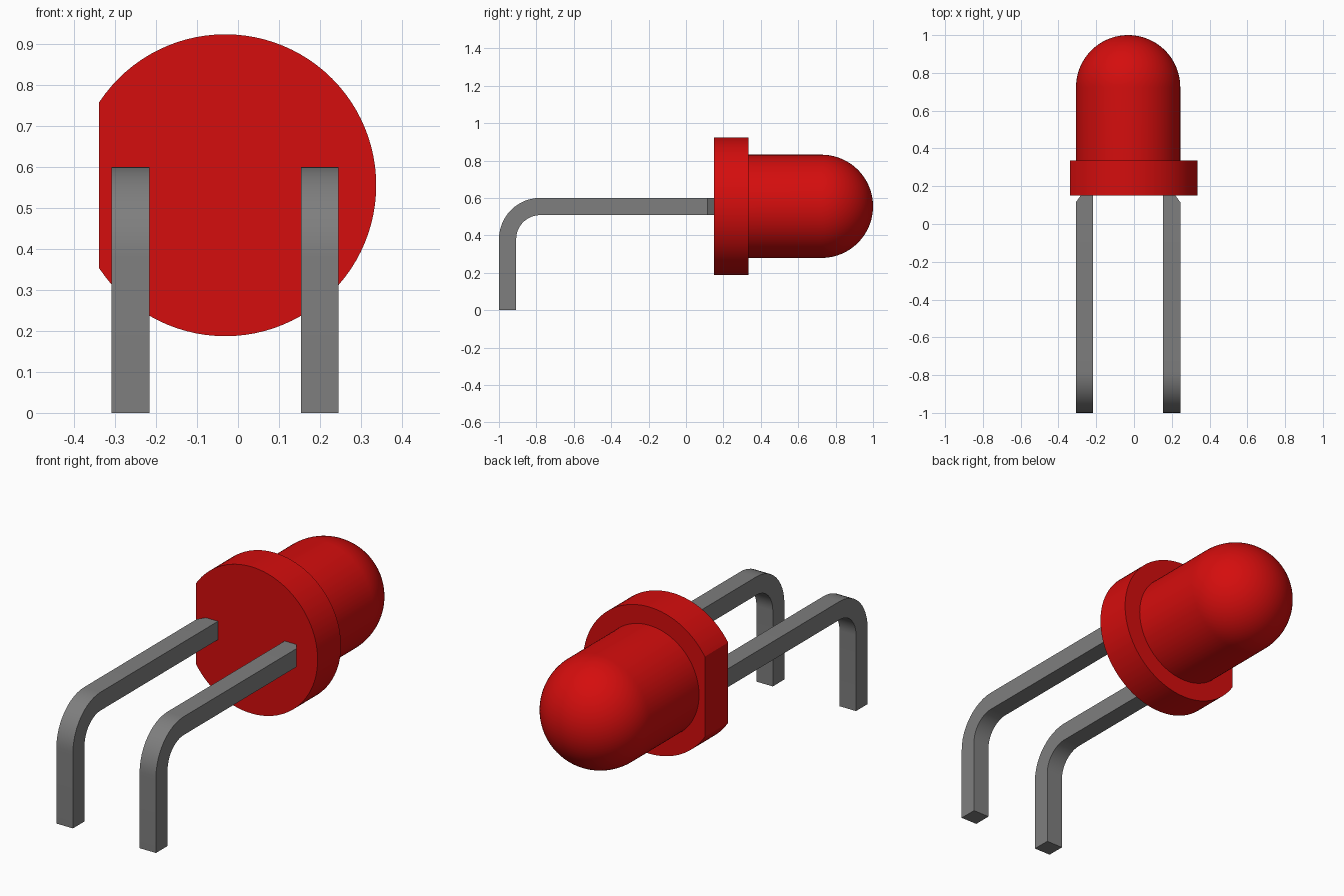
import bpy, bmesh, math
from mathutils import Vector

cube = bpy.data.objects.get("Cube")
if cube:
    bpy.data.objects.remove(cube, do_unlink=True)

AXIS_X, AXIS_Z = -0.031, 0.555      # lens axis runs along y
FLAT_X = -0.339                     # flat cut on the flange
FLANGE_Y0, FLANGE_Y1 = 0.15, 0.335
FLANGE_R, LENS_R = 0.368, 0.276


def material(name, color):
    m = bpy.data.materials.new(name)
    m.use_nodes = True
    m.diffuse_color = color
    m.node_tree.nodes["Principled BSDF"].inputs["Base Color"].default_value = color
    return m


red = material("red plastic", (0.66, 0.004, 0.004, 1))
grey = material("grey metal", (0.21, 0.21, 0.21, 1))


def finish(bm, name, mat):
    bmesh.ops.recalc_face_normals(bm, faces=bm.faces[:])
    mesh = bpy.data.meshes.new(name)
    bm.to_mesh(mesh)
    bm.free()
    mesh.materials.append(mat)
    obj = bpy.data.objects.new(name, mesh)
    bpy.context.collection.objects.link(obj)
    bpy.ops.object.select_all(action='DESELECT')
    obj.select_set(True)
    bpy.context.view_layer.objects.active = obj
    bpy.ops.object.shade_smooth_by_angle(angle=math.radians(30))
    return obj


def lathe(profile, steps=96):
    """Spin (radius, y) points around the lens axis."""
    bm = bmesh.new()
    verts = [bm.verts.new((AXIS_X + r, y, AXIS_Z)) for r, y in profile]
    edges = [bm.edges.new(pair) for pair in zip(verts, verts[1:])]
    bmesh.ops.spin(bm, geom=verts + edges, cent=(AXIS_X, 0, AXIS_Z),
                   axis=(0, 1, 0), angle=math.tau, steps=steps)
    bmesh.ops.remove_doubles(bm, verts=bm.verts[:], dist=1e-5)
    return bm


# Flange: a disc with one flat side
bm = lathe([(0, FLANGE_Y0), (FLANGE_R, FLANGE_Y0), (FLANGE_R, FLANGE_Y1), (0, FLANGE_Y1)])
cut = bmesh.ops.bisect_plane(bm, geom=bm.verts[:] + bm.edges[:] + bm.faces[:],
                             plane_co=(FLAT_X, 0, 0), plane_no=(-1, 0, 0), clear_outer=True)
bmesh.ops.holes_fill(bm, edges=[e for e in bm.edges if e.is_boundary], sides=0)
finish(bm, "flange", red)

# Lens: cylinder with a hemispherical end, seated in the flange
dome_y = 1.0 - LENS_R
profile = [(0, 0.25), (LENS_R, 0.25)]
for i in range(25):
    a = math.pi / 2 * i / 24
    profile.append((LENS_R * math.cos(a) if i < 24 else 0, dome_y + LENS_R * math.sin(a)))
finish(lathe(profile), "lens", red)


def lead(name, x0, x1, outer):
    """Bent square lead; its outer side (-1 or +1) tapers where it meets the flange."""
    outer_r, inner_r = 0.22, 0.128
    cy, cz = -0.78, 0.38
    sections = [(-1.0, 0.0, -0.908, 0.0, 0)]
    for i in range(13):
        a = math.pi - math.pi / 2 * i / 12
        c, s = math.cos(a), math.sin(a)
        sections.append((cy + outer_r * c, cz + outer_r * s,
                         cy + inner_r * c, cz + inner_r * s, 0))
    for y, taper in ((0.115, 0), (FLANGE_Y0, 0.025), (0.17, 0.025)):
        sections.append((y, cz + outer_r, y, cz + inner_r, taper))

    bm = bmesh.new()
    rings = []
    for yo, zo, yi, zi, taper in sections:
        a = x0 + (taper if outer < 0 else 0)
        b = x1 - (taper if outer > 0 else 0)
        rings.append([bm.verts.new(Vector(p)) for p in
                      ((a, yo, zo), (b, yo, zo), (b, yi, zi), (a, yi, zi))])
    for r, s in zip(rings, rings[1:]):
        for k in range(4):
            n = (k + 1) % 4
            bm.faces.new((r[k], r[n], s[n], s[k]))
    bm.faces.new(rings[0])
    bm.faces.new(rings[-1])
    finish(bm, name, grey)


# Two leads
lead("right_lead", -0.308, -0.216, -1)
lead("left_lead", 0.154, 0.245, 1)
